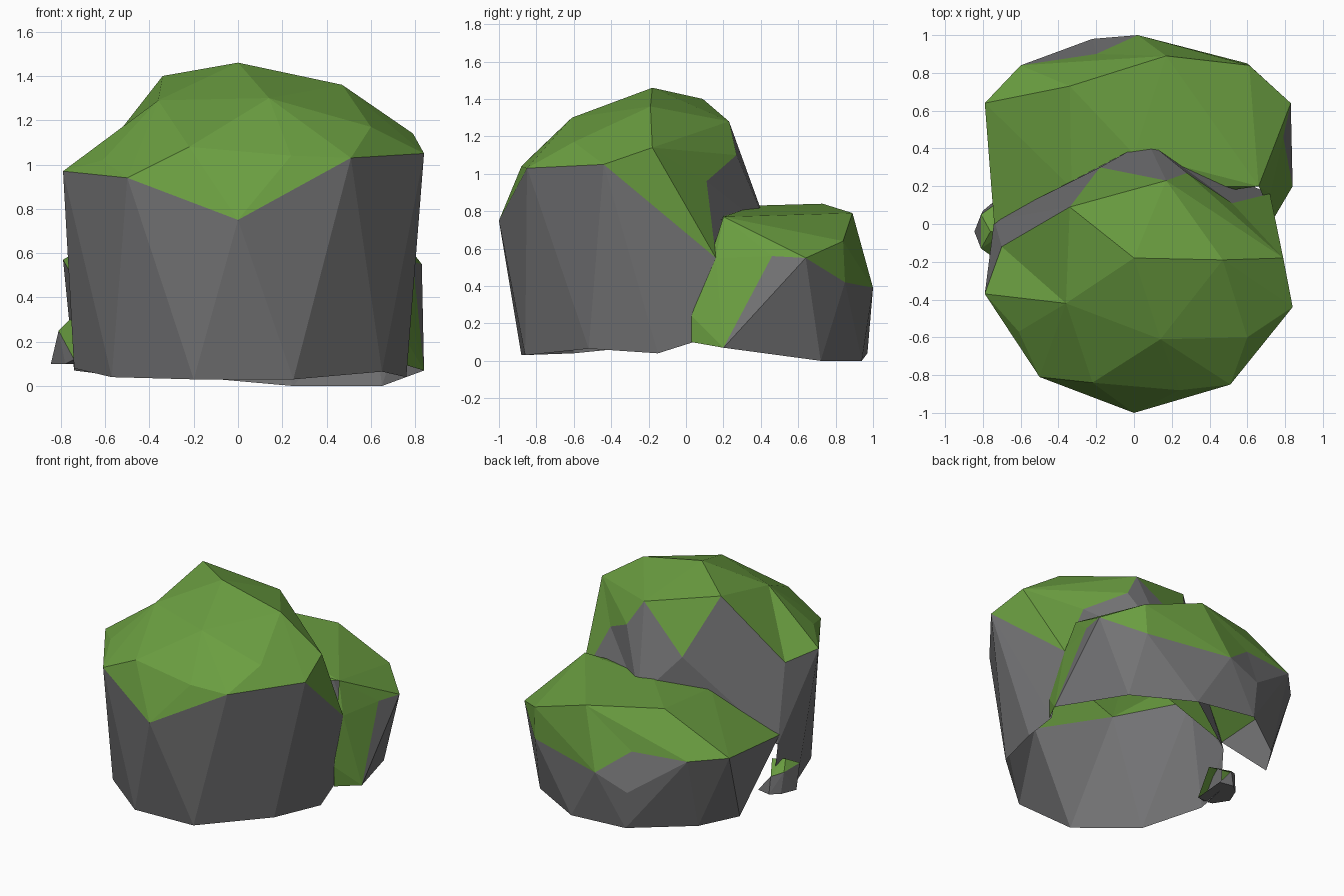
import bpy, bmesh
from mathutils import Vector

if "Cube" in bpy.data.objects:
    bpy.data.objects.remove(bpy.data.objects["Cube"])


def material(name, rgb):
    m = bpy.data.materials.new(name)
    m.diffuse_color = (*rgb, 1)
    m.use_nodes = True
    m.node_tree.nodes["Principled BSDF"].inputs["Base Color"].default_value = m.diffuse_color
    return m


STONE = material("grey_stone", (0.17, 0.17, 0.175))
MOSS = material("green_moss", (0.145, 0.34, 0.052))


def dent(bm, a, b, target):
    """Split the edge nearest to a-b and pull its middle in to the target."""
    a, b = Vector(a), Vector(b)

    def miss(e):
        p, q = (v.co for v in e.verts)
        return min((p - a).length + (q - b).length, (q - a).length + (p - b).length)
    edge = min(bm.edges, key=miss)
    ends = list(edge.verts)
    _, mid = bmesh.utils.edge_split(edge, ends[0], 0.5)
    for f in list(mid.link_faces):
        far = [v for v in f.verts if v != mid and v not in ends][0]
        bmesh.utils.face_split(f, mid, far)
    mid.co = target


def rock(name, points, is_open, is_moss, dents=()):
    """Faceted shell round the given corners, open where buried, mossy by rule."""
    bm = bmesh.new()
    for p in points:
        bm.verts.new(p)
    res = bmesh.ops.convex_hull(bm, input=bm.verts[:])
    junk = {v for v in res["geom_interior"] if isinstance(v, bmesh.types.BMVert)}
    bmesh.ops.delete(bm, geom=list(junk), context='VERTS')
    bmesh.ops.recalc_face_normals(bm, faces=bm.faces[:])
    for d in dents:
        dent(bm, *d)
    bm.normal_update()
    cut = []
    for f in bm.faces:
        c, n = f.calc_center_median(), f.normal
        low = min(v.co.z for v in f.verts)
        f.material_index = int(is_moss(c, n, low))
        if is_open(c, n, low):
            cut.append(f)
    bmesh.ops.delete(bm, geom=cut, context='FACES')
    me = bpy.data.meshes.new(name)
    bm.to_mesh(me)
    bm.free()
    me.materials.append(STONE)
    me.materials.append(MOSS)
    ob = bpy.data.objects.new(name, me)
    bpy.context.collection.objects.link(ob)
    return ob


# Large front boulder: crown, shoulder, back, foot
rock("large_boulder", [
    (0, -.18, 1.46), (.47, -.19, 1.36), (-.34, .09, 1.40), (.17, .23, 1.28),
    (-.36, -.42, 1.29), (.14, -.61, 1.30), (.60, -.60, 1.17),
    (-.22, -.84, 1.08), (.24, -.88, 1.04),
    (0, -1, .75), (-.50, -.81, .94), (.51, -.85, 1.03), (.84, -.44, 1.05),
    (.79, -.18, 1.14), (-.61, -.57, 1.02), (-.79, -.37, .97),
    (-.18, .30, 1.0), (.28, .27, 1.10), (.07, .44, .70), (.72, .16, .55),
    (-.74, .02, .42),
    (-.20, -.88, .03), (.25, -.86, .03), (.65, -.52, .065), (.76, -.15, .04),
    (-.57, -.60, .04), (-.74, -.20, .08), (-.71, .03, .10), (.73, .04, .10)],
    lambda c, n, low: n.z < -.5 or (n.y > .3 and c.z < .56 and abs(c.x) < .6),
    lambda c, n, low: low > .52 and not (n.y > .4 and c.z < 1.18 and c.y > .2),
    # hollows on the left and right of the crown
    [((-.79, -.37, .97), (-.34, .09, 1.40), (-.70, -.12, .94)),
     ((.28, .27, 1.10), (.72, .16, .55), (.52, .11, .96))])

# Lower boulder behind
rock("rear_boulder", [
    (.84, .20, .07), (.74, .03, .10), (.74, .03, .24), (.72, .16, .55),
    (.66, .20, .77), (.83, .64, .55), (.79, .46, .56), (.61, .84, .64),
    (.60, .85, .42), (.17, .89, .79), (-.34, .73, .84),
    (-.60, .84, .57), (-.79, .64, .57), (-.74, 0, .48), (.02, 1, .39),
    (-.22, .98, .30), (0, .37, .83), (-.33, .19, .78),
    (.65, .72, 0), (.25, .94, 0), (-.20, .97, .04),
    (-.58, .69, .05), (-.74, .45, .07)],
    lambda c, n, low: n.z < -.5 or (n.y < -.3 and c.x < .5 and n.z < .5),
    lambda c, n, low: low > .37 or (c.y < .42 and c.x > .5),
    # grey notch in the mossy rim
    [((-.60, .84, .57), (.02, 1, .39), (-.20, .90, .56))])

# Small stone beside the left foot
rock("small_stone", [
    (-.845, -.04, .10), (-.81, .05, .25), (-.81, -.13, .25), (-.76, -.04, .30),
    (-.74, .10, .22), (-.74, -.18, .12), (-.78, -.14, .10), (-.74, .12, .10),
    (-.80, .07, .10), (-.66, -.03, .28), (-.64, .10, .10), (-.66, -.14, .10)],
    lambda c, n, low: n.x > .6,
    lambda c, n, low: n.z > .3 or (n.y < -.5 and n.z > 0))
